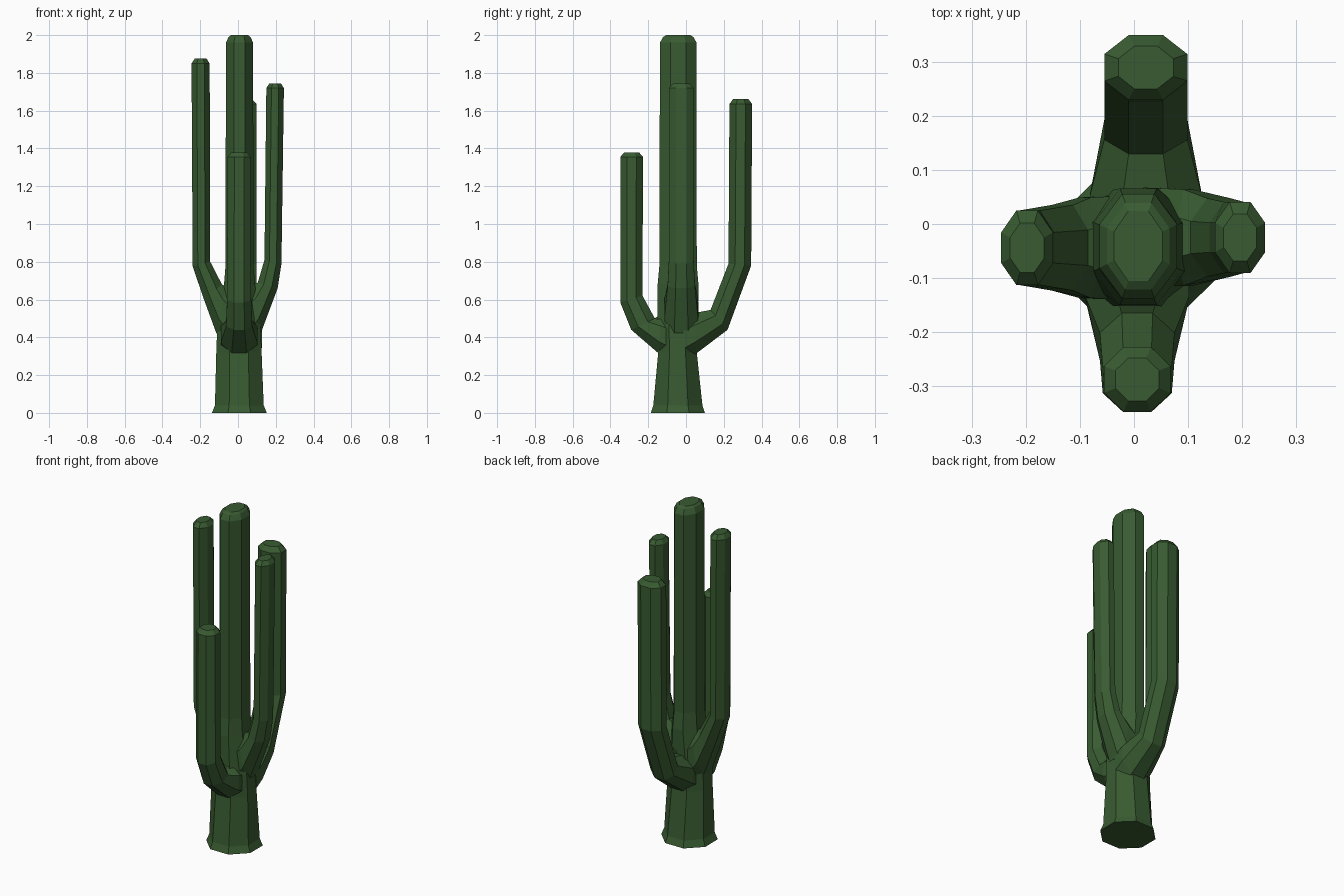
import bpy
import bmesh
from math import cos, sin, pi
from mathutils import Vector

SIDES = 8

default = bpy.data.objects.get("Cube")
if default:
    bpy.data.objects.remove(default, do_unlink=True)

# Single green for the whole plant
green = bpy.data.materials.new("cactus_green")
green.use_nodes = True
green.diffuse_color = (0.04, 0.105, 0.031, 1)
shader = green.node_tree.nodes["Principled BSDF"]
shader.inputs["Base Color"].default_value = green.diffuse_color
shader.inputs["Roughness"].default_value = 0.9


def octagon(center, u, v):
    """Octagon with flat sides at the ends of the half axes u and v."""
    k = 1 / cos(pi / SIDES)
    angles = [(i + 0.5) * 2 * pi / SIDES for i in range(SIDES)]
    return [center + u * cos(a) * k + v * sin(a) * k for a in angles]


def loft(name, rings):
    """Skin a closed, flat shaded tube through a row of rings."""
    bm = bmesh.new()
    loops = [[bm.verts.new(p) for p in ring] for ring in rings]
    for low, high in zip(loops, loops[1:]):
        for i in range(SIDES):
            j = (i + 1) % SIDES
            bm.faces.new((low[i], low[j], high[j], high[i]))
    bm.faces.new(loops[0])
    bm.faces.new(loops[-1])
    bmesh.ops.recalc_face_normals(bm, faces=bm.faces)
    mesh = bpy.data.meshes.new(name)
    bm.to_mesh(mesh)
    bm.free()
    mesh.materials.append(green)
    obj = bpy.data.objects.new(name, mesh)
    bpy.context.collection.objects.link(obj)
    return obj


def make_arm(name, outward, shift, width, sections, cap_height):
    """Arm lofted in the plane of its outward direction.
    Each section: outer reach, outer z, inner reach, inner z, width factor."""
    out = Vector(outward)
    across = Vector((abs(out.y), abs(out.x), 0))
    rings = []
    for outer_r, outer_z, inner_r, inner_z, factor in sections:
        outer = out * outer_r + Vector((0, 0, outer_z))
        inner = out * inner_r + Vector((0, 0, inner_z))
        center = (outer + inner) / 2 + across * shift
        u, v = (outer - inner) / 2, across * width * factor
        rings.append(octagon(center, u, v))
    # Bevelled tip
    rings.append(octagon(center + Vector((0, 0, cap_height)), u * 0.66, v * 0.66))
    return loft(name, rings)


# Trunk: height, centre x, half width, centre y, half depth
trunk_sections = [
    (0, 0.007, 0.145, -0.043, 0.143),
    (0.04, 0.007, 0.129, -0.043, 0.13),
    (0.32, 0.005, 0.12, -0.045, 0.102),
    (0.45, 0.005, 0.115, -0.045, 0.108),
    (0.68, 0.008, 0.082, -0.042, 0.108),
    (0.78, 0.008, 0.074, -0.042, 0.099),
    (1.96, 0.008, 0.072, -0.041, 0.097),
    (1.99, 0.008, 0.058, -0.041, 0.08),
    (2, 0.008, 0.045, -0.041, 0.065),
]
loft("trunk", [octagon(Vector((cx, cy, z)), Vector((hx, 0, 0)), Vector((0, hy, 0)))
               for z, cx, hx, cy, hy in trunk_sections])

# Four upward-bending arms
make_arm("front_arm", (0, -1, 0), 0.006, 0.064, [
    (0.08, 0.28, 0.06, 0.5, 1.5),
    (0.145, 0.315, 0.13, 0.52, 1.5),
    (0.29, 0.44, 0.165, 0.5, 1.08),
    (0.348, 0.585, 0.23, 0.62, 1),
    (0.348, 1.355, 0.228, 1.355, 0.96),
], 0.024)

make_arm("back_arm", (0, 1, 0), 0.022, 0.077, [
    (0, 0.28, -0.02, 0.5, 1.35),
    (0.055, 0.315, 0.05, 0.53, 1.35),
    (0.22, 0.44, 0.13, 0.545, 1),
    (0.345, 0.78, 0.225, 0.79, 1),
    (0.35, 1.635, 0.23, 1.635, 1),
], 0.028)

make_arm("left_arm", (1, 0, 0), -0.025, 0.066, [
    (0.06, 0.33, 0, 0.63, 1.4),
    (0.122, 0.425, 0.08, 0.68, 1.35),
    (0.21, 0.66, 0.105, 0.69, 1.1),
    (0.23, 0.79, 0.14, 0.81, 1),
    (0.243, 1.72, 0.15, 1.72, 1),
], 0.024)

make_arm("right_arm", (-1, 0, 0), -0.044, 0.069, [
    (0.06, 0.33, 0, 0.63, 1.4),
    (0.116, 0.425, 0.065, 0.67, 1.35),
    (0.18, 0.6, 0.085, 0.68, 1.15),
    (0.24, 0.775, 0.147, 0.8, 1),
    (0.246, 1.85, 0.15, 1.85, 1),
], 0.025)
